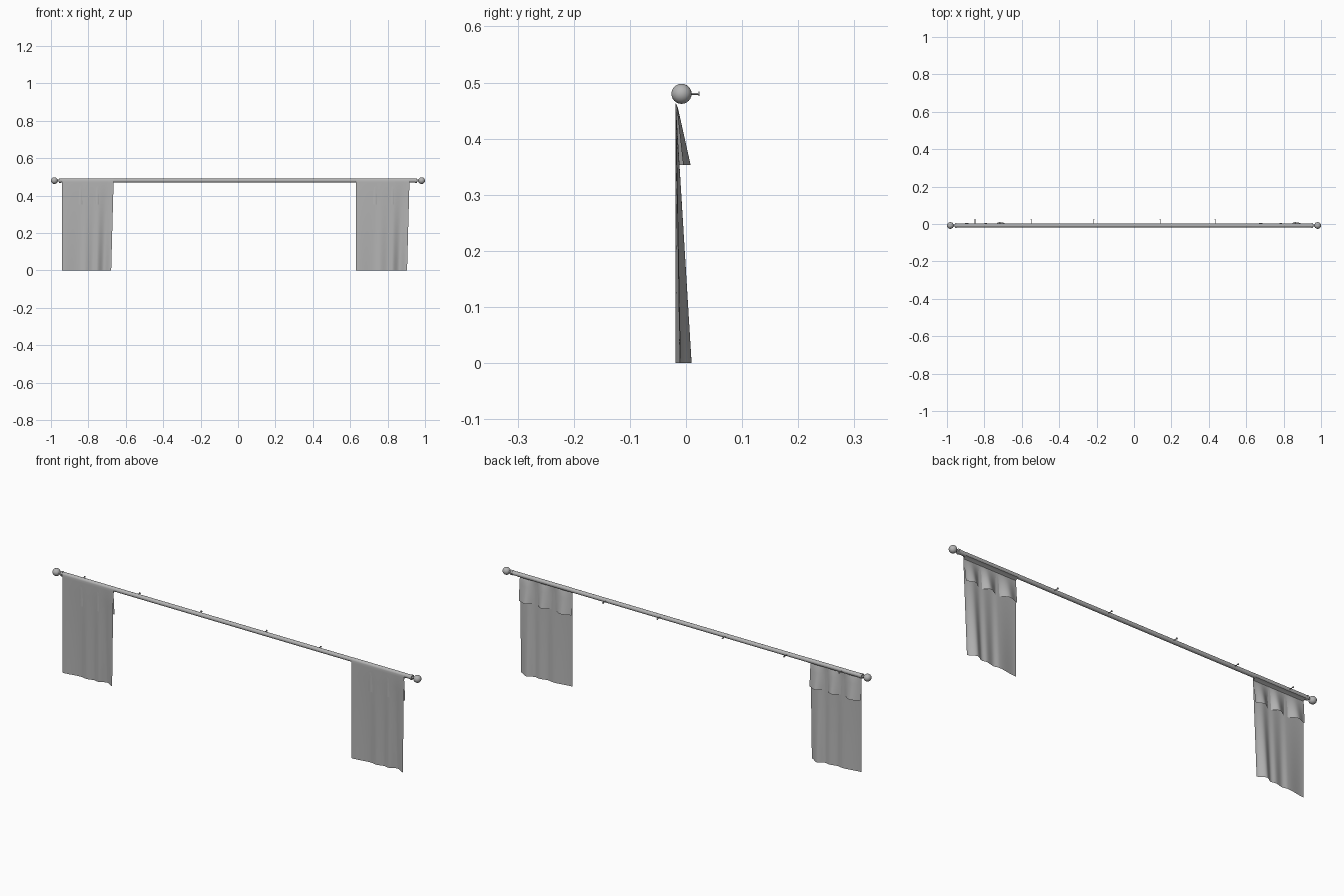
import bpy, bmesh, math
from mathutils import Matrix

if "Cube" in bpy.data.objects:
    bpy.data.objects.remove(bpy.data.objects["Cube"])

ROD_Y, ROD_Z = -0.008, 0.48
GREY = bpy.data.materials.new("dark_grey")
GREY.diffuse_color = (0.46, 0.46, 0.46, 1)
GREY.use_nodes = True
GREY.node_tree.nodes["Principled BSDF"].inputs["Base Color"].default_value = GREY.diffuse_color


def finish(name, bm):
    me = bpy.data.meshes.new(name)
    bm.to_mesh(me)
    bm.free()
    me.materials.append(GREY)
    ob = bpy.data.objects.new(name, me)
    bpy.context.collection.objects.link(ob)
    bpy.ops.object.select_all(action='DESELECT')
    ob.select_set(True)
    bpy.context.view_layer.objects.active = ob
    bpy.ops.object.shade_smooth_by_angle(angle=math.radians(35))
    return ob


def lathe(name, profile, origin, rot, seg=20):
    # revolve (radius, height) points about local z
    bm = bmesh.new()
    vs = [bm.verts.new((r, 0, h)) for r, h in profile]
    es = [bm.edges.new(e) for e in zip(vs, vs[1:])]
    bmesh.ops.spin(bm, geom=vs + es, cent=(0, 0, 0), axis=(0, 0, 1),
                   angle=2 * math.pi, steps=seg)
    bmesh.ops.remove_doubles(bm, verts=bm.verts, dist=1e-5)
    bmesh.ops.recalc_face_normals(bm, faces=bm.faces)
    bm.transform(Matrix.Translation(origin) @ rot)
    return finish(name, bm)


def wave(u, knots):
    # smooth interpolation through fold positions
    for (a, p), (b, q) in zip(knots, knots[1:]):
        if u <= b:
            t = max(0, (u - a) / (b - a))
            return p + (q - p) * t * t * (3 - 2 * t)
    return knots[-1][1]


# rod
R = 0.0102
lathe("rod", [(0, -0.95), (R, -0.95), (R, 0.95), (0, 0.95)],
      (0, ROD_Y, ROD_Z), Matrix.Rotation(math.pi / 2, 4, 'Y'))

# finials: collar, neck and ball in one turned profile
ball = [(0.018 * math.sin(a), 0.982 - 0.018 * math.cos(a))
        for a in [math.pi * (0.09 + 0.91 * i / 14) for i in range(15)]]
ball[-1] = (0, 1.0)
finial = [(0, 0.946), (0.0115, 0.946), (0.0125, 0.951), (0.0115, 0.956),
          (0.0055, 0.957)] + ball
for side, name in ((1, "finial_right"), (-1, "finial_left")):
    lathe(name, finial, (0, ROD_Y, ROD_Z),
          Matrix.Rotation(side * math.pi / 2, 4, 'Y'), 24)

# wall pins behind the rod
pin = [(0, 0), (0.0018, 0), (0.0018, 0.030), (0.0042, 0.030), (0.0042, 0.032), (0, 0.032)]
for i, x in enumerate((-0.85, -0.55, -0.215, 0.14, 0.435)):
    lathe(f"wall_pin_{i + 1}", pin, (x, ROD_Y, ROD_Z),
          Matrix.Rotation(-math.pi / 2, 4, 'X'), 12)

# curtains: front sheet, sleeve over the rod, short flap behind
# (fold positions across the width, 0 = front plane, 1 = furthest back)
FOLDS = [(0, 0), (.105, .42), (.135, .25), (.18, .55), (.205, .4),
         (.245, 1), (.29, .3)]
FLAP = [(0, .3), (.05, .9), (.105, 0), (.16, .9), (.2, 0), (.25, 1), (.29, .5)]
SLEEVE = 0.0106


def curtain(name, x0, width):
    bm = bmesh.new()
    cols = 58
    grid = []
    for i in range(cols + 1):
        s = i / cols
        w, v = wave(0.29 * s, FOLDS), wave(0.29 * s, FLAP)
        pts = []
        for k in range(9):
            z = 0.47 * k / 8
            pts.append((-0.0187 + 0.0287 * w * (1 - z / 0.47), z))
        for k in range(9):
            a = math.pi * (1 - k / 8)
            pts.append((ROD_Y + SLEEVE * math.cos(a), ROD_Z + SLEEVE * math.sin(a)))
        pts += [(-0.001, 0.4715), (-0.009, 0.4685), (-0.0178, 0.463)]
        for k in range(5):
            t = k / 4
            pts.append((-0.0182 + 0.004 * v + 0.0225 * t * v, 0.454 - 0.101 * t))
        col = []
        for y, z in pts:
            # right edge leans slightly inward toward the hem
            lean = 0.013 * (1 - min(z, 0.48) / 0.48)
            col.append(bm.verts.new((x0 + s * (width - lean), y, z)))
        grid.append(col)
    for a, b in zip(grid, grid[1:]):
        for j in range(len(a) - 1):
            bm.faces.new((a[j], b[j], b[j + 1], a[j + 1]))
    return finish(name, bm)


curtain("curtain_left", -0.941, 0.276)
curtain("curtain_right", 0.630, 0.287)
